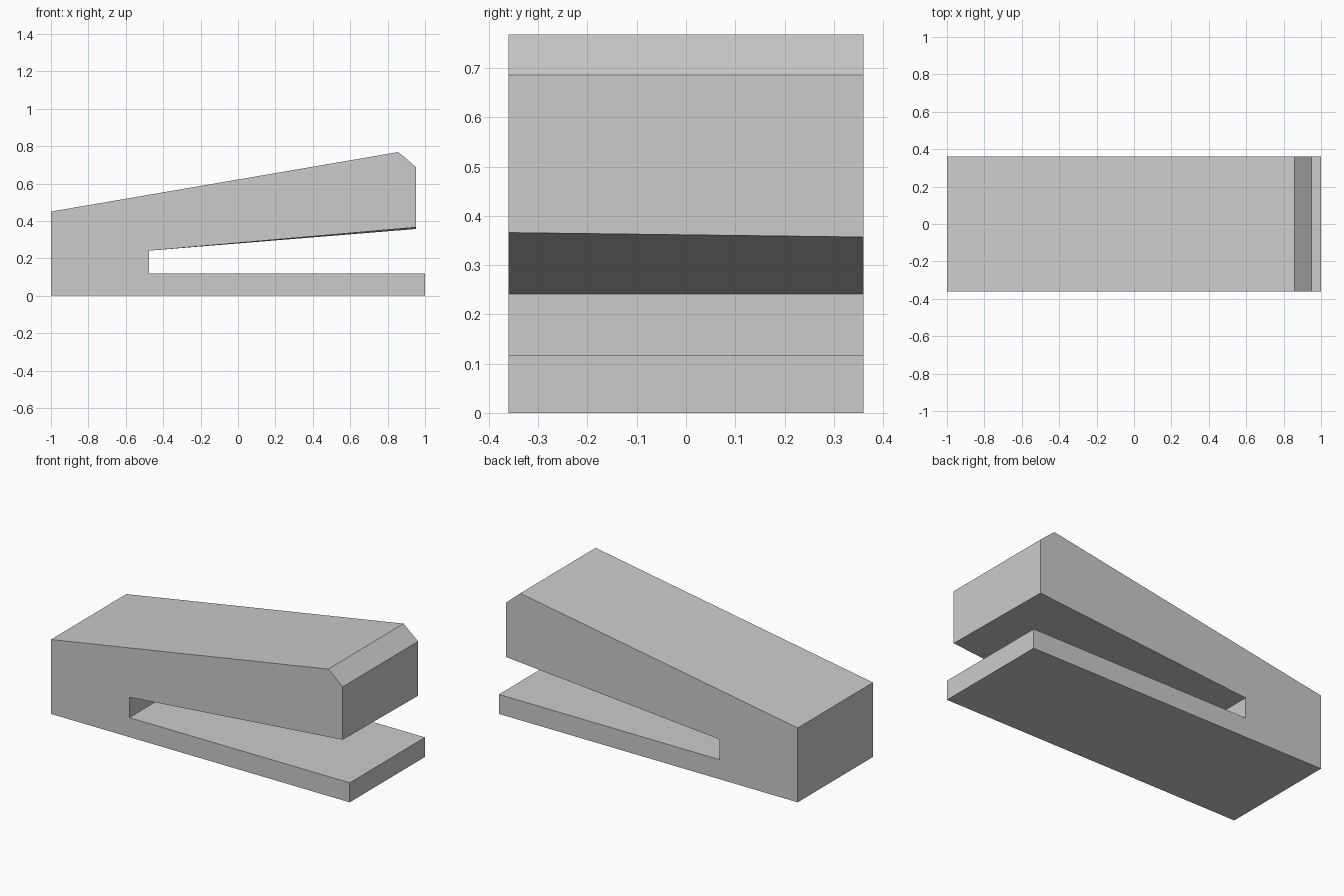
import bpy
import bmesh

cube = bpy.data.objects.get("Cube")
if cube:
    bpy.data.objects.remove(cube, do_unlink=True)

# Plain grey material
grey = bpy.data.materials.new("plain grey")
grey.use_nodes = True
colour = (0.6, 0.6, 0.6, 1)
grey.diffuse_color = colour
grey.node_tree.nodes["Principled BSDF"].inputs["Base Color"].default_value = colour

# Side profile (x, z): flat base, open jaw slot, sloping upper arm with chamfered tip
HALF_DEPTH = 0.36
JAW_TIP = 5
profile = [(-1, 0), (1, 0), (1, 0.118), (-0.475, 0.118), (-0.475, 0.241),
           (0.953, 0.366), (0.953, 0.686), (0.857, 0.768), (-1, 0.45)]

# Extrude the profile from front to back
bm = bmesh.new()
front = [bm.verts.new((x, -HALF_DEPTH, z)) for x, z in profile]
back = [bm.verts.new((x, HALF_DEPTH, z)) for x, z in profile]
back[JAW_TIP].co.z -= 0.009  # the jaw's underside is slightly twisted
bm.faces.new(front)
bm.faces.new(back[::-1])
for i in range(len(profile)):
    j = (i + 1) % len(profile)
    bm.faces.new((front[i], back[i], back[j], front[j]))
bmesh.ops.recalc_face_normals(bm, faces=bm.faces[:])

mesh = bpy.data.meshes.new("stapler_body")
bm.to_mesh(mesh)
bm.free()
mesh.materials.append(grey)
body = bpy.data.objects.new("stapler_body", mesh)
bpy.context.collection.objects.link(body)
